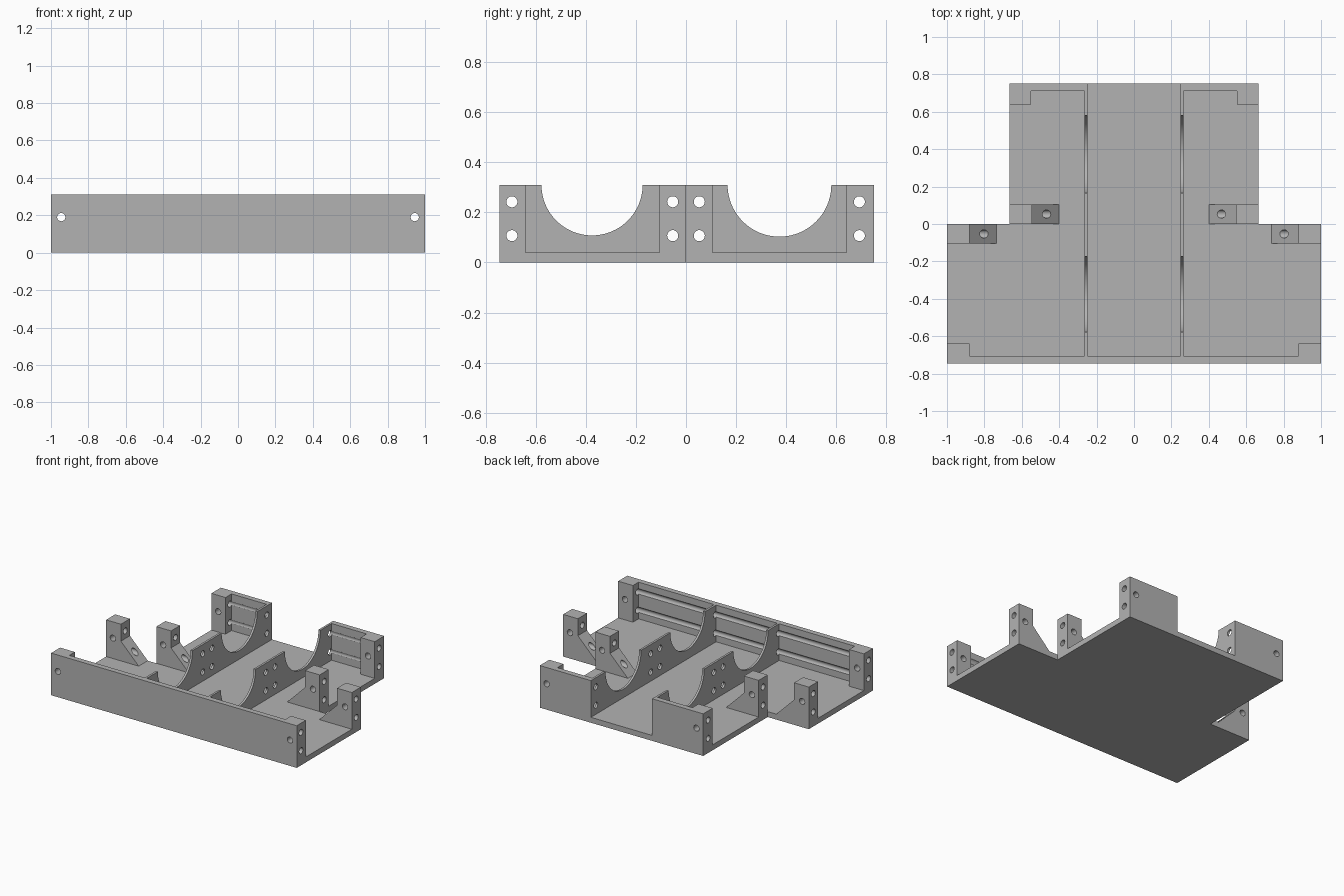
import bpy, bmesh, math
from mathutils import Matrix, Vector

cube = bpy.data.objects.get("Cube")
if cube:
    bpy.data.objects.remove(cube, do_unlink=True)

FLOOR, TOP = 0.04, 0.31
FRONT, BACK = -0.745, 0.75
WIDE, NARROW = 1.0, 0.665
HOLE_R = 0.022

grey = bpy.data.materials.new("plain_grey")
grey.use_nodes = True
colour = (0.45, 0.45, 0.45, 1)
grey.diffuse_color = colour
grey.node_tree.nodes["Principled BSDF"].inputs["Base Color"].default_value = colour


def finish(name, bm):
    bmesh.ops.recalc_face_normals(bm, faces=bm.faces)
    mesh = bpy.data.meshes.new(name)
    bm.to_mesh(mesh)
    bm.free()
    mesh.materials.append(grey)
    obj = bpy.data.objects.new(name, mesh)
    bpy.context.collection.objects.link(obj)
    return obj


def extrude(name, points, place, low, high):
    """Extrude a 2D outline; place(u, v, w) maps it into space."""
    bm = bmesh.new()
    face = bm.faces.new([bm.verts.new(place(u, v, low)) for u, v in points])
    new = bmesh.ops.extrude_face_region(bm, geom=[face])["geom"]
    shift = Vector(place(0, 0, high)) - Vector(place(0, 0, low))
    bmesh.ops.translate(bm, vec=shift, verts=[g for g in new if isinstance(g, bmesh.types.BMVert)])
    return finish(name, bm)


def plan(u, v, w):
    return (u, v, w)


def side(u, v, w):
    return (w, u, v)


def elevation(u, v, w):
    return (u, w, v)


def mirrored(points):
    return points + [(-x, y) for x, y in reversed(points)]


def drill(name, axis, spots, low, high):
    """Row of parallel drill cylinders along x or y."""
    bm = bmesh.new()
    for a, z in spots:
        mid = (low + high) / 2
        if axis == "x":
            m = Matrix.Translation((mid, a, z)) @ Matrix.Rotation(math.pi / 2, 4, "Y")
        else:
            m = Matrix.Translation((a, mid, z)) @ Matrix.Rotation(math.pi / 2, 4, "X")
        bmesh.ops.create_cone(bm, cap_ends=True, segments=32, radius1=HOLE_R,
                              radius2=HOLE_R, depth=high - low, matrix=m)
    obj = finish(name, bm)
    obj.hide_render = True
    return obj


parts = []

# T-shaped floor
extrude("floor", mirrored([(WIDE, FRONT), (WIDE, 0), (NARROW, 0), (NARROW, BACK)]),
        plan, 0, FLOOR)

# Front wall with its two corner posts
parts.append(extrude("front_wall", mirrored(
    [(WIDE, FRONT), (WIDE, -0.64), (0.88, -0.64), (0.88, -0.705)]), plan, FLOOR, TOP))


# Divider outline with two round cradles
def cradle(centre, radius):
    steps = 40
    return [(centre + radius * math.cos(math.pi * i / steps),
             TOP - radius * math.sin(math.pi * i / steps)) for i in range(steps + 1)]


divider = ([(-0.705, FLOOR), (BACK, FLOOR), (BACK, TOP)]
           + cradle(0.373, 0.207) + cradle(-0.375, 0.202) + [(-0.705, TOP)])

for s, label in ((1, "left"), (-1, "right")):
    parts.append(extrude(label + "_divider", divider, side, s * 0.249, s * 0.265))

    # Back wall with corner post
    outline = [(0.265, BACK), (NARROW, BACK), (NARROW, 0.64), (0.55, 0.64),
               (0.55, 0.71), (0.265, 0.71)]
    parts.append(extrude(label + "_back_wall", [(s * x, y) for x, y in outline],
                         plan, FLOOR, TOP))

    # Middle posts with sloped braces
    for name, outer, low, high in (("front", WIDE, -0.105, 0), ("rear", NARROW, 0, 0.105)):
        outline = [(outer, FLOOR), (outer, TOP), (outer - 0.12, TOP),
                   (outer - 0.12, 0.185), (outer - 0.265, FLOOR)]
        parts.append(extrude(f"{label}_{name}_middle_post",
                             [(s * x, z) for x, z in outline], elevation, low, high))

# Bolt holes running sideways and lengthwise
drills = [
    drill("side_drill", "x", [(y, z) for y in (-0.695, -0.053, 0.053, 0.692)
                              for z in (0.107, 0.242)], -1.1, 1.1),
    drill("front_drill", "y", [(-0.945, 0.19), (0.945, 0.19)], -0.8, 0.1),
    drill("back_drill", "y", [(-0.61, 0.19), (0.61, 0.19)], -0.1, 0.8),
]
for part in parts:
    for cutter in drills:
        mod = part.modifiers.new("holes", "BOOLEAN")
        mod.operation = "DIFFERENCE"
        mod.solver = "EXACT"
        mod.object = cutter

graph = bpy.context.evaluated_depsgraph_get()
baked = [bpy.data.meshes.new_from_object(p.evaluated_get(graph)) for p in parts]
for part, mesh in zip(parts, baked):
    part.modifiers.clear()
    part.data = mesh
for cutter in drills:
    bpy.data.objects.remove(cutter, do_unlink=True)

# Smooth the round cuts, keep the corners sharp
bpy.ops.object.select_all(action="DESELECT")
for part in parts:
    part.select_set(True)
bpy.context.view_layer.objects.active = parts[0]
bpy.ops.object.shade_smooth_by_angle(angle=math.radians(30))
